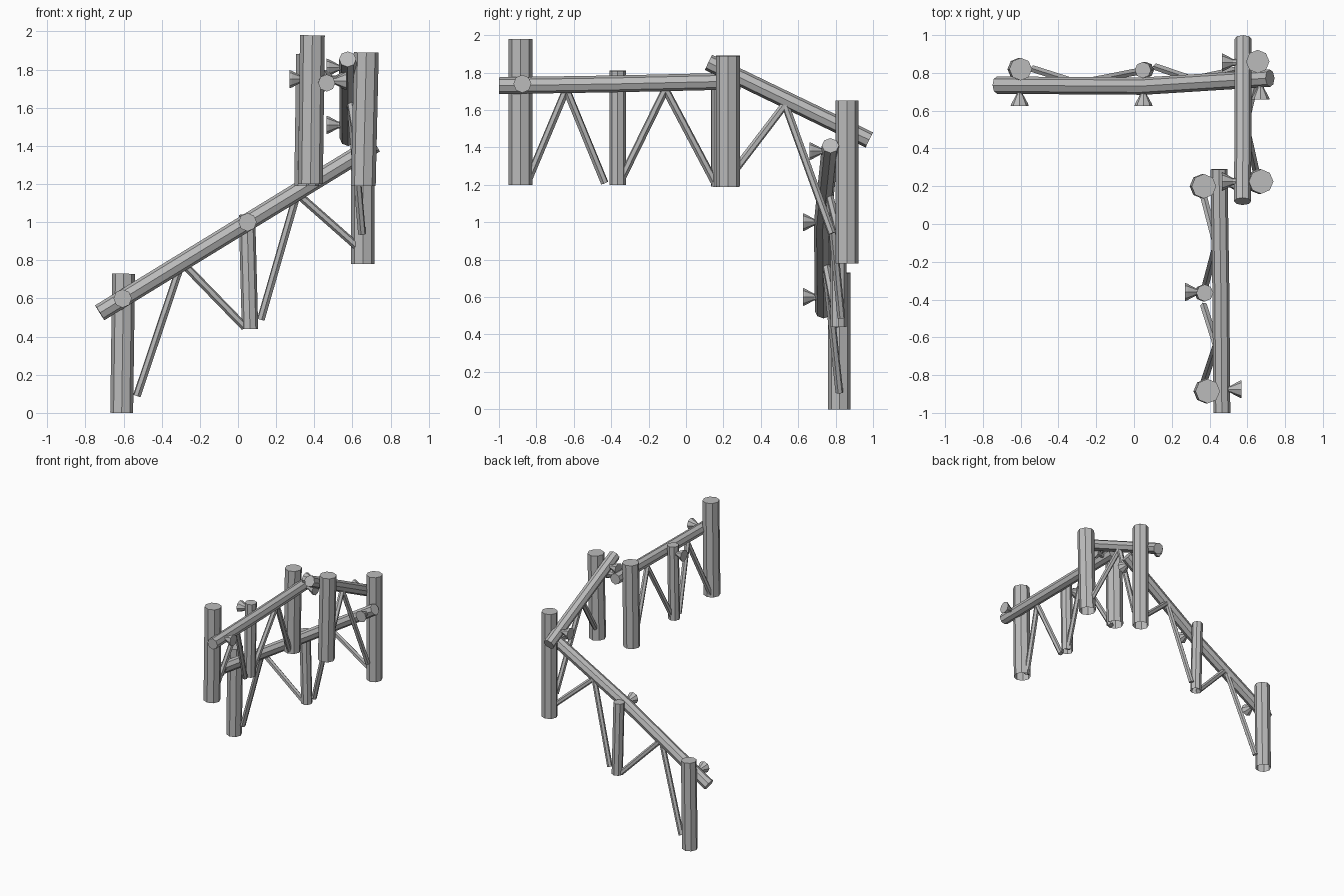
import bpy
import bmesh
from mathutils import Vector

if "Cube" in bpy.data.objects:
    bpy.data.objects.remove(bpy.data.objects["Cube"], do_unlink=True)

grey = bpy.data.materials.new("weathered_grey")
grey.use_nodes = True
grey.diffuse_color = (0.5, 0.5, 0.5, 1)
grey.node_tree.nodes["Principled BSDF"].inputs["Base Color"].default_value = (0.5, 0.5, 0.5, 1)


def beam(name, points, radii, sides=8, open_start=False):
    """Flat-sided pole through the points, one radius per point."""
    pts = [Vector(p) for p in points]
    axis = (pts[-1] - pts[0]).normalized()
    turn = axis.to_track_quat('Z', 'Y').to_matrix().to_4x4()
    bm = bmesh.new()
    rings = []
    for p, r in zip(pts, radii):
        ring = bmesh.ops.create_circle(bm, segments=sides, radius=r)["verts"]
        for v in ring:
            v.co = p + (turn @ v.co)
        rings.append(ring)
    for a, b in zip(rings, rings[1:]):
        for i in range(sides):
            j = (i + 1) % sides
            bm.faces.new((a[i], a[j], b[j], b[i]))
    if not open_start:
        bm.faces.new(rings[0])
    bm.faces.new(rings[-1])
    bmesh.ops.recalc_face_normals(bm, faces=bm.faces)
    mesh = bpy.data.meshes.new(name)
    bm.to_mesh(mesh)
    bm.free()
    mesh.materials.append(grey)
    obj = bpy.data.objects.new(name, mesh)
    bpy.context.collection.objects.link(obj)


def post(name, x, y, low, high, r=0.063, lean=0.005):
    beam(name, [(x - lean, y, low), (x + lean, y, high)], [r, r], open_start=True)


def braces(name, top, feet):
    for i, foot in enumerate(feet):
        beam(f"{name}_{i + 1}", [foot, top], [0.021, 0.021], sides=6)


def peg(name, x, y, z, direction):
    """Flared peg whose wide head points along the direction."""
    head = Vector((x, y, z))
    d = Vector(direction)
    beam(name, [head - d * 0.10, head - d * 0.06, head - d * 0.012, head],
         [0.018, 0.018, 0.044, 0.048])


# Posts
post("back_low_post", -0.605, 0.82, 0, 0.73, 0.06)
post("back_middle_post", 0.055, 0.815, 0.44, 1.04, 0.043, -0.008)
post("corner_post", 0.655, 0.86, 0.78, 1.65, 0.062, 0)
post("short_run_post", 0.665, 0.225, 1.19, 1.89, 0.065, 0.008)
post("front_end_post", 0.385, -0.885, 1.2, 1.98, 0.065)
post("front_middle_post", 0.37, -0.365, 1.2, 1.81, 0.045)
post("front_inner_post", 0.365, 0.2, 1.19, 1.88, 0.065)

# Rails
beam("back_rail", [(-0.725, 0.735, 0.525), (0.05, 0.73, 1.0), (0.72, 0.772, 1.41)], [0.046] * 3)
beam("front_rail", [(0.465, -1.0, 1.73), (0.46, -0.36, 1.74), (0.45, 0.29, 1.755)], [0.045] * 3)
beam("short_rail", [(0.575, 0.12, 1.855), (0.578, 0.98, 1.44)], [0.045] * 2)

# Diagonal braces
braces("back_brace_low", (-0.295, 0.745, 0.79), [(-0.53, 0.82, 0.09), (0.035, 0.81, 0.45)])
braces("back_brace_high", (0.31, 0.765, 1.15), [(0.12, 0.83, 0.49), (0.65, 0.84, 0.85)])
braces("front_brace_outer", (0.435, -0.64, 1.71), [(0.365, -0.85, 1.21), (0.37, -0.435, 1.21)])
braces("front_brace_inner", (0.435, -0.11, 1.71), [(0.37, -0.355, 1.21), (0.365, 0.16, 1.2)])
braces("short_brace", (0.59, 0.53, 1.63), [(0.655, 0.24, 1.25), (0.65, 0.78, 0.94)])

# Pegs holding rails to posts
for i, (x, y, z) in enumerate([(-0.605, 0.625, 0.6), (0.05, 0.625, 1.0), (0.67, 0.66, 1.38)]):
    peg(f"back_peg_{i + 1}", x, y, z, (0, -1, 0))
for i, (y, z) in enumerate([(-0.875, 1.74), (0.21, 1.75)]):
    peg(f"front_peg_{i + 1}", 0.57, y, z, (1, 0, 0))
peg("front_middle_peg", 0.27, -0.36, 1.75, (-1, 0, 0))
for i, (y, z) in enumerate([(0.225, 1.81), (0.855, 1.51)]):
    peg(f"short_peg_{i + 1}", 0.465, y, z, (-1, 0, 0))
